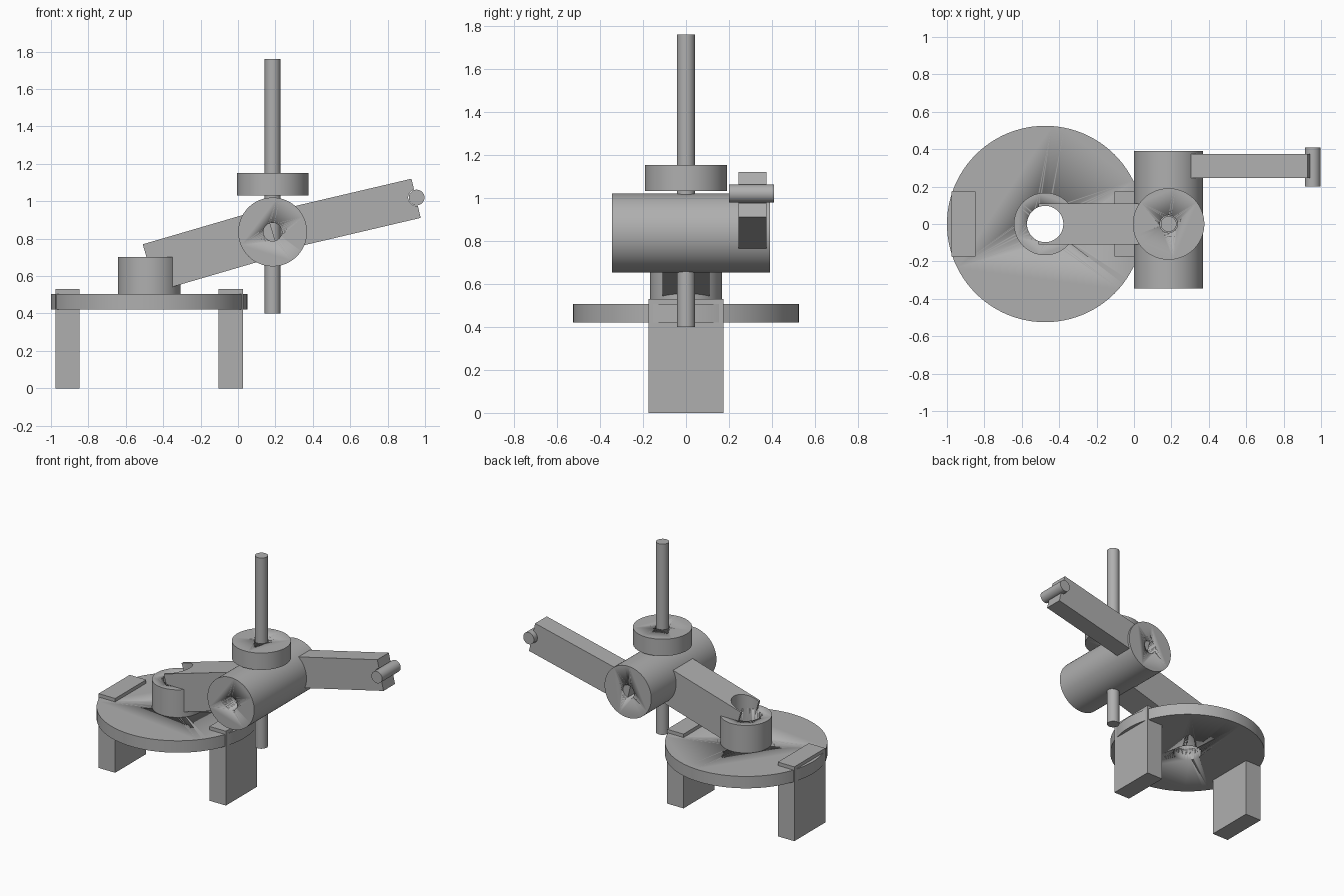
import bpy
from math import radians, cos, sin
from mathutils import Matrix, Vector

default = bpy.data.objects.get("Cube")
if default:
    bpy.data.objects.remove(default, do_unlink=True)

grey = bpy.data.materials.new("plain_grey")
grey.use_nodes = True
grey.diffuse_color = (0.43, 0.43, 0.43, 1)
grey.node_tree.nodes["Principled BSDF"].inputs["Base Color"].default_value = grey.diffuse_color


def finish(name):
    obj = bpy.context.object
    obj.name = name
    obj.data.materials.append(grey)
    return obj


def cylinder(name, radius, length, centre, axis="Z"):
    tilt = (radians(90), 0, 0) if axis == "Y" else (0, 0, 0)
    bpy.ops.mesh.primitive_cylinder_add(vertices=96, radius=radius, depth=length,
                                        location=centre, rotation=tilt)
    bpy.ops.object.shade_smooth_by_angle(angle=radians(30))
    return finish(name)


def box(name, size, centre, pitch=0):
    bpy.ops.mesh.primitive_cube_add(size=1, location=centre, rotation=(0, pitch, 0))
    obj = finish(name)
    obj.data.transform(Matrix.Diagonal((*size, 1)))
    return obj


def arm(name, length, width, height, y, angle, side):
    """Bar running out from the hub centre at a slope."""
    slope = radians(angle)
    mid = HUB + Vector((cos(slope), 0, sin(slope))) * side * length / 2
    return box(name, (length, width, height), (mid.x, y, mid.z), -slope)


def cut(target, *cutters):
    bpy.context.view_layer.objects.active = target
    for cutter in cutters:
        mod = target.modifiers.new("bore", "BOOLEAN")
        mod.operation = "DIFFERENCE"
        mod.solver = "EXACT"
        mod.object = cutter
        bpy.ops.object.modifier_apply(modifier=mod.name)


HUB = Vector((0.185, 0, 0.836))
BASE_X = -0.475

# Round table with a socket and two block legs
base_disc = cylinder("base_disc", 0.525, 0.085, (BASE_X, 0, 0.463))
socket = cylinder("socket", 0.167, 0.24, (BASE_X, 0, 0.582))
for name, side in (("right_leg", -1), ("left_leg", 1)):
    box(name, (0.13, 0.35, 0.53), (BASE_X + side * 0.437, 0, 0.265))

# Horizontal hub with sloping arms on either side
hub = cylinder("hub", 0.184, 0.735, (HUB.x, 0.023, HUB.z), "Y")
lower_arm = arm("lower_arm", 0.685, 0.22, 0.263, 0, 16.3, -1)
upper_arm = arm("upper_arm", 0.788, 0.13, 0.215, 0.31, 13.2, 1)
end_pin = cylinder("end_pin", 0.042, 0.21, (0.955, 0.305, 1.02), "Y")

# Upright rod and the ring around it
rod = cylinder("rod", 0.042, 1.36, (HUB.x, 0, 1.08))
ring = cylinder("ring", 0.191, 0.12, (HUB.x, 0, 1.092))

# Bores through the parts
base_bore = cylinder("base_bore", 0.097, 2, (BASE_X, 0, 0.6))
hub_bore = cylinder("hub_bore", 0.049, 2, HUB, "Y")
rod_bore = cylinder("rod_bore", 0.047, 2, HUB)
pin_groove = cylinder("pin_groove", 0.045, 0.5, (0.955, 0.305, 1.02), "Y")
cut(base_disc, base_bore)
cut(socket, base_bore)
cut(lower_arm, base_bore)
cut(hub, hub_bore)
cut(ring, rod_bore)
cut(upper_arm, pin_groove)
for helper in (base_bore, hub_bore, rod_bore, pin_groove):
    bpy.data.objects.remove(helper, do_unlink=True)
